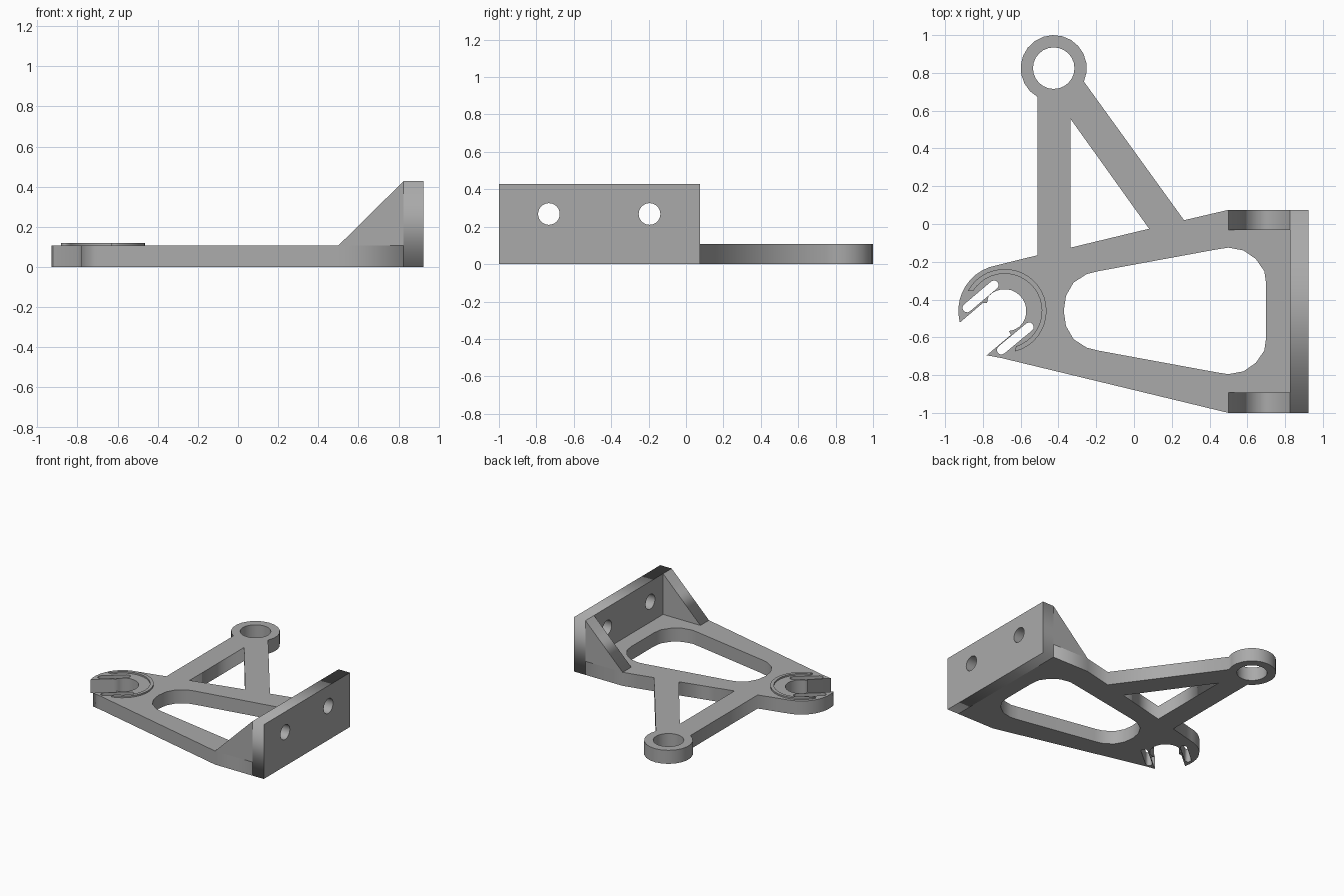
import bpy
from math import cos, sin, radians
from mathutils import Matrix, Vector

cube = bpy.data.objects.get("Cube")
if cube:
    bpy.data.objects.remove(cube, do_unlink=True)

# One plain grey for the whole bracket
grey = bpy.data.materials.new("plain grey")
grey.use_nodes = True
COLOR = (0.4, 0.4, 0.4, 1)
grey.diffuse_color = COLOR
grey.node_tree.nodes["Principled BSDF"].inputs["Base Color"].default_value = COLOR

X, Y, Z = Vector((1, 0, 0)), Vector((0, 1, 0)), Vector((0, 0, 1))
T = 0.107          # plate thickness
H = 0.428          # wall height
CLIP = (-0.685, -0.46)
EYE = (-0.425, 0.825)


def arc(c, r, a0, a1, n):
    """Points on an arc, both ends included."""
    angles = [radians(a0 + (a1 - a0) * i / n) for i in range(n + 1)]
    return [(c[0] + r * cos(a), c[1] + r * sin(a)) for a in angles]


def circle(c, r, n=24):
    return arc(c, r, 0, 360, n)[:-1]


def slot(p, q, r):
    """Round-ended slot between two centres."""
    d = Vector(q) - Vector(p)
    a = d.angle_signed(Vector((1, 0))) * 180 / 3.14159
    return arc(q, r, a - 90, a + 90, 6) + arc(p, r, a + 90, a + 270, 6)


def prism(name, loops, depth, u=X, v=Y, origin=(0, 0, 0)):
    """Extrude an outline with holes along u x v, starting at origin."""
    curve = bpy.data.curves.new(name, "CURVE")
    curve.dimensions = "2D"
    curve.fill_mode = "BOTH"
    curve.extrude = depth / 2
    for loop in loops:
        spline = curve.splines.new("POLY")
        spline.points.add(len(loop) - 1)
        for point, co in zip(spline.points, loop):
            point.co = (co[0], co[1], 0, 1)
        spline.use_cyclic_u = True
    temp = bpy.data.objects.new(name + "_outline", curve)
    bpy.context.collection.objects.link(temp)
    bpy.context.view_layer.update()
    graph = bpy.context.evaluated_depsgraph_get()
    mesh = bpy.data.meshes.new_from_object(temp.evaluated_get(graph))
    bpy.data.objects.remove(temp, do_unlink=True)
    w = u.cross(v)
    frame = Matrix((u, v, w)).transposed().to_4x4()
    frame.translation = Vector(origin) + w * depth / 2
    mesh.transform(frame)
    mesh.materials.clear()
    mesh.materials.append(grey)
    mesh.name = name
    obj = bpy.data.objects.new(name, mesh)
    bpy.context.collection.objects.link(obj)
    return obj


# Base plate: outer edge with mounting eye and open clip
outline = [(0.5, -1), (0.825, -1), (0.825, 0.075), (0.5, 0.075), (0.265, 0.02)]
outline += arc(EYE, 0.175, -24, 241, 16)
outline += [(-0.51, -0.165)]
outline += arc(CLIP, 0.245, 100, 194, 10)
outline += [(-0.92, -0.52), (-0.80, -0.418), (-0.778, -0.418)]
outline += arc(CLIP, 0.115, 138, -47, 14)
outline += [(-0.636, -0.561), (-0.662, -0.566), (-0.652, -0.587),
            (-0.78, -0.695), (-0.70, -0.71)]

# Large rounded window, mirrored about its centre line
half = [(-0.36, -0.38), (-0.32, -0.31), (-0.25, -0.265), (-0.19, -0.25),
        (0.435, -0.135), (0.5, -0.125), (0.58, -0.14), (0.645, -0.185),
        (0.69, -0.25), (0.70, -0.32)]
mid = CLIP[1]
window = [(-0.372, mid)] + half + [(x, 2 * mid - y) for x, y in reversed(half)]

triangle = [(-0.335, 0.555), (0.08, -0.025), (-0.335, -0.125)]
upper_slot = slot((-0.884, -0.444), (-0.741, -0.323), 0.024)
lower_slot = slot((-0.702, -0.667), (-0.555, -0.545), 0.024)
prism("base_plate", [outline, window, triangle, circle(EYE, 0.11),
                     upper_slot, lower_slot], T)

# Thin raised rim around the clip
rim = arc(CLIP, 0.222, 152, -76, 24) + arc(CLIP, 0.197, -72, 148, 24)
prism("clip_rim", [rim], 0.012, origin=(0, 0, T))

# Upright wall with two bolt holes
wall = [(-1, 0), (0.075, 0), (0.075, H), (-1, H)]
holes = [circle((y, 0.268), 0.058) for y in (-0.733, -0.195)]
prism("upright_wall", [wall] + holes, 0.1, Y, Z, (0.825, 0, 0))

# Triangular gussets at both ends of the wall
gusset = [(0.5, T), (0.825, T), (0.825, H)]
for name, y in (("left_gusset", 0.075), ("right_gusset", -0.893)):
    prism(name, [gusset], 0.107, X, Z, (0, y, 0))
